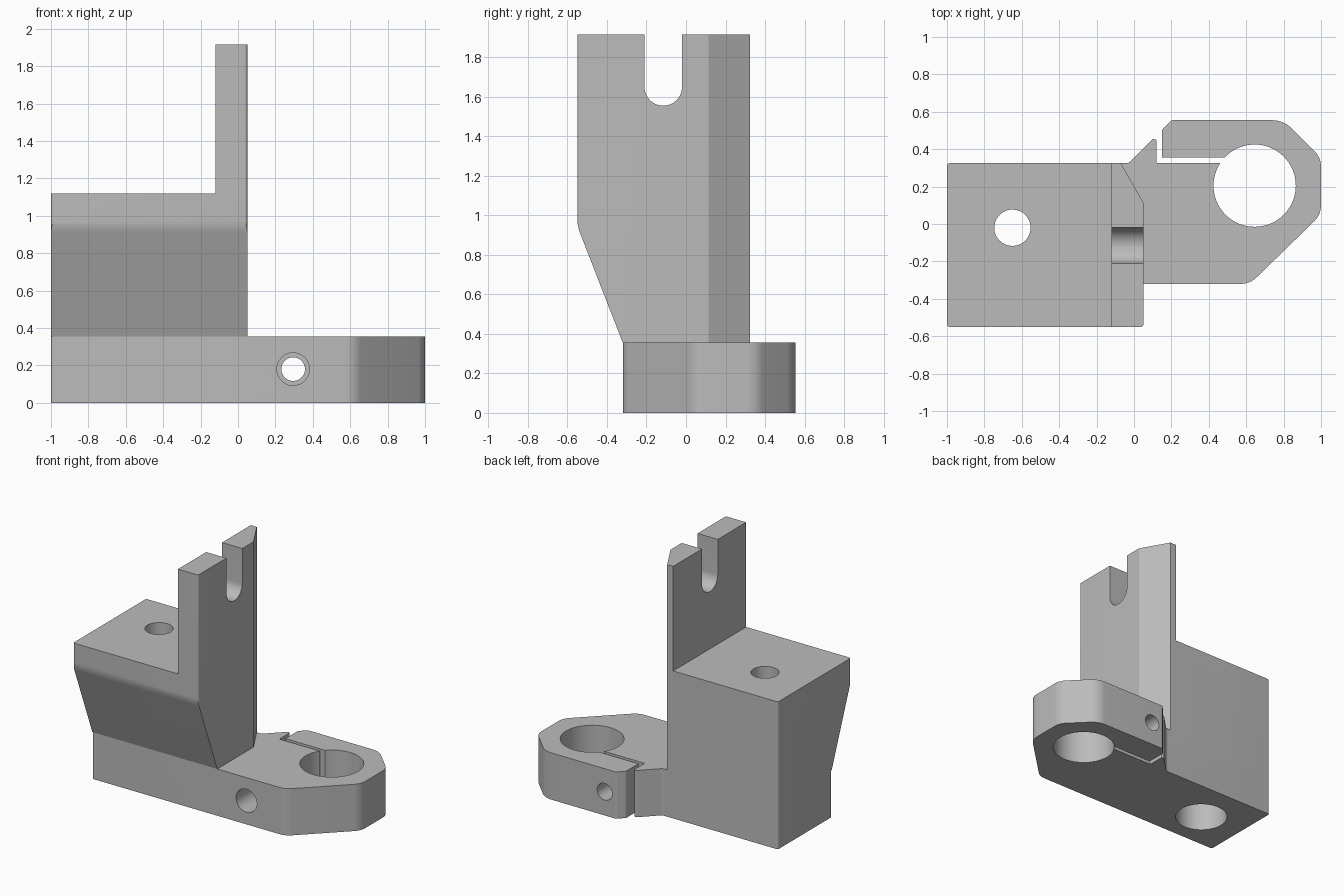
import bpy, bmesh, math
from mathutils import Vector, Matrix

cube = bpy.data.objects.get("Cube")
if cube:
    bpy.data.objects.remove(cube)

grey = bpy.data.materials.new("plain grey")
grey.use_nodes = True
colour = (0.5, 0.5, 0.5, 1)
grey.diffuse_color = colour
grey.node_tree.nodes["Principled BSDF"].inputs["Base Color"].default_value = colour


def rounded(points, steps=8):
    """Outline from (x, y, radius) corners, with arcs at rounded corners."""
    out = []
    for i, (x, y, r) in enumerate(points):
        p = Vector((x, y))
        if r == 0:
            out.append(p)
            continue
        a = (Vector(points[i - 1][:2]) - p).normalized()
        b = (Vector(points[(i + 1) % len(points)][:2]) - p).normalized()
        half = a.angle(b) / 2
        centre = p + (a + b).normalized() * (r / math.sin(half))
        start = p + a * (r / math.tan(half)) - centre
        end = p + b * (r / math.tan(half)) - centre
        sweep = math.atan2(start.cross(end), start.dot(end))
        for k in range(steps + 1):
            out.append(centre + Matrix.Rotation(sweep * k / steps, 2) @ start)
    return out


def prism(name, outline, low, high, axis="z"):
    """Extrude an outline along z, or a (y, z) outline along x."""
    bm = bmesh.new()
    place = (lambda p: (p.x, p.y, low)) if axis == "z" else (lambda p: (low, p.x, p.y))
    face = bm.faces.new([bm.verts.new(place(p)) for p in outline])
    extruded = bmesh.ops.extrude_face_region(bm, geom=[face])["geom"]
    shift = Vector((0, 0, high - low)) if axis == "z" else Vector((high - low, 0, 0))
    bmesh.ops.translate(bm, vec=shift,
                        verts=[v for v in extruded if isinstance(v, bmesh.types.BMVert)])
    bmesh.ops.recalc_face_normals(bm, faces=bm.faces)
    mesh = bpy.data.meshes.new(name)
    bm.to_mesh(mesh)
    bm.free()
    mesh.materials.append(grey)
    obj = bpy.data.objects.new(name, mesh)
    bpy.context.collection.objects.link(obj)
    return obj


def cylinder(name, centre, radius, depth, axis="z"):
    turn = (math.pi / 2, 0, 0) if axis == "y" else (0, 0, 0)
    bpy.ops.mesh.primitive_cylinder_add(vertices=64, radius=radius, depth=depth,
                                        location=centre, rotation=turn)
    obj = bpy.context.object
    obj.name = name
    obj.data.materials.append(grey)
    return obj


def combine(target, tool, operation="DIFFERENCE"):
    mod = target.modifiers.new("combine", "BOOLEAN")
    mod.operation, mod.solver, mod.object = operation, "EXACT", tool
    bpy.ops.object.select_all(action="DESELECT")
    bpy.context.view_layer.objects.active = target
    target.select_set(True)
    bpy.ops.object.modifier_apply(modifier=mod.name)
    bpy.data.objects.remove(tool)


SEAM = 0.355
EDGE = 0.015

# Base with split clamp jaw
bracket = prism("clamp_bracket", rounded([
    (-1, -0.32, EDGE), (0.62, -0.32, 0.12), (1, 0.05, 0.12), (1, 0.355, 0.12),
    (0.8, 0.555, 0.15), (0.2, 0.555, 0.02), (0.15, 0.505, 0.02), (0.15, SEAM, 0),
    (0.6, SEAM, 0), (0.6, 0.325, 0), (0.12, 0.325, 0), (0.12, 0.45, 0.006),
    (0.1, 0.455, 0.006), (-0.03, 0.325, 0.03), (-1, 0.325, EDGE)]), 0, SEAM)

# Overhanging block and upright: side profile met with the plan outline
body = prism("upper_body", rounded([
    (-0.32, SEAM, 0), (0.325, SEAM, 0), (0.325, 1.915, 0),
    (-0.55, 1.915, 0), (-0.55, 0.945, 0.2)]), -1.1, 0.2, "x")
plan = prism("body_plan", rounded([
    (-1, -0.55, EDGE), (0.05, -0.55, EDGE), (0.05, 0.115, 0),
    (-0.07, 0.325, 0), (-1, 0.325, EDGE)]), 0.2, 2.1)
combine(body, plan, "INTERSECT")

# Step beside the upright
step = prism("step_cut", rounded([
    (-1.2, -0.8, 0), (-0.12, -0.8, 0), (-0.12, 0.6, 0), (-1.2, 0.6, 0)]), 1.12, 2.2)
combine(body, step)

# Round-bottomed slot in the upright
slot = prism("slot_cut", rounded([
    (-0.21, 1.555, 0.0949), (-0.02, 1.555, 0.0949), (-0.02, 2.1, 0), (-0.21, 2.1, 0)],
    12), -0.3, 0.3, "x")
combine(body, slot)
combine(bracket, body, "UNION")

# Clamp bore, mounting hole with counterbore, and clamp screw hole
for hole in [
    ("clamp_bore", (0.645, 0.205, 0.2), 0.22, 1),
    ("mounting_hole", (-0.65, -0.02, 0.7), 0.097, 2),
    ("mounting_counterbore", (-0.65, -0.02, 0.35), 0.185, 1),
    ("screw_hole", (0.295, 0.1, 0.18), 0.063, 2, "y"),
    ("screw_counterbore", (0.295, -0.3, 0.18), 0.087, 0.5, "y"),
]:
    combine(bracket, cylinder(*hole))

bpy.ops.object.select_all(action="DESELECT")
bpy.context.view_layer.objects.active = bracket
bracket.select_set(True)
bpy.ops.object.shade_smooth_by_angle(angle=math.radians(20))
